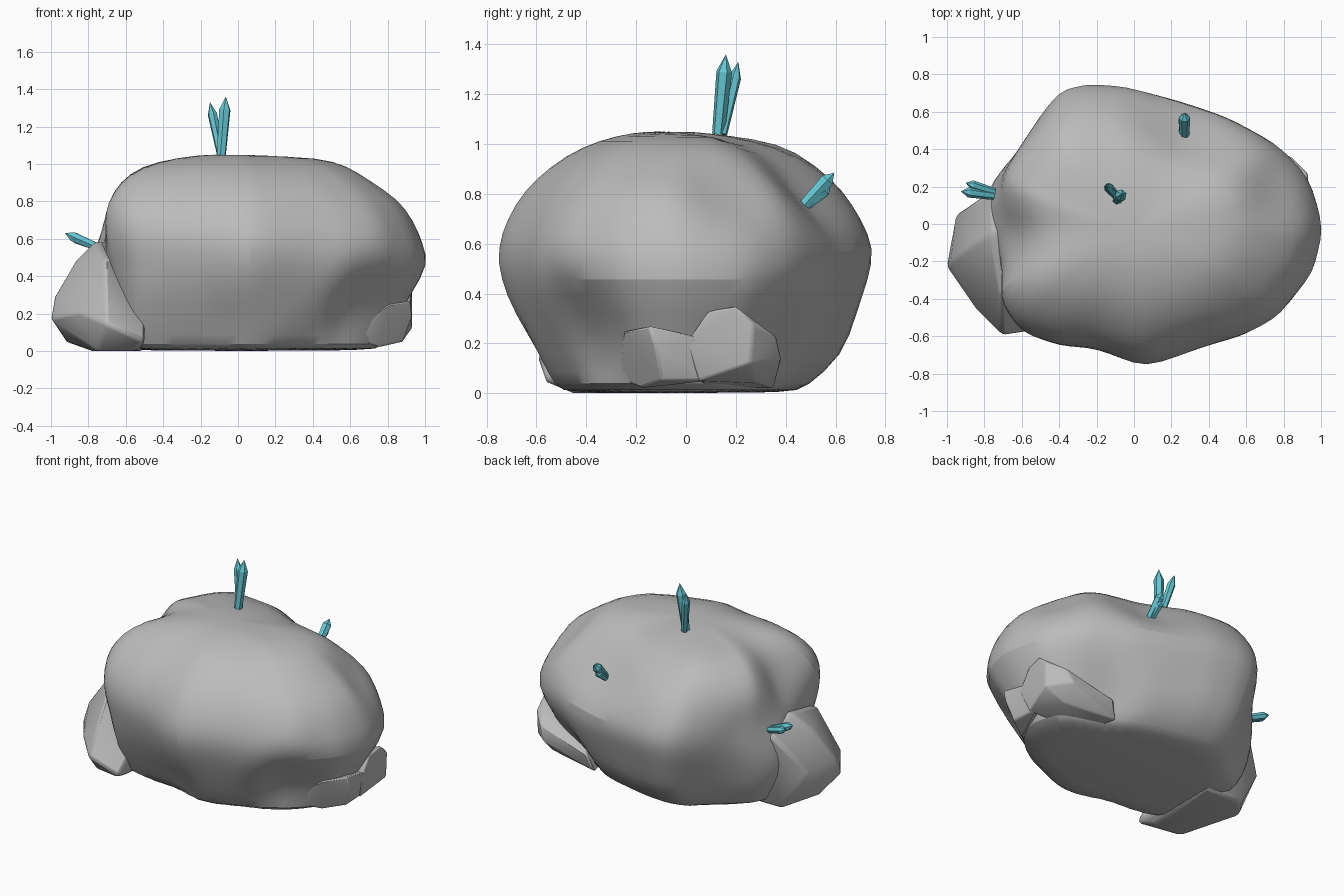
import bpy, bmesh, math
from mathutils import Vector, noise

cube = bpy.data.objects.get("Cube")
if cube:
    bpy.data.objects.remove(cube, do_unlink=True)


def make_material(name, colour):
    mat = bpy.data.materials.new(name)
    mat.use_nodes = True
    mat.diffuse_color = colour
    mat.node_tree.nodes["Principled BSDF"].inputs["Base Color"].default_value = colour
    return mat


stone = make_material("grey stone", (0.5, 0.5, 0.5, 1))
teal = make_material("teal crystal", (0.13, 0.57, 0.65, 1))


def finish(bm, name, mat, smooth_angle=None):
    bmesh.ops.recalc_face_normals(bm, faces=bm.faces[:])
    mesh = bpy.data.meshes.new(name)
    bm.to_mesh(mesh)
    bm.free()
    mesh.materials.append(mat)
    obj = bpy.data.objects.new(name, mesh)
    bpy.context.collection.objects.link(obj)
    if smooth_angle:
        bpy.ops.object.select_all(action='DESELECT')
        obj.select_set(True)
        bpy.context.view_layer.objects.active = obj
        bpy.ops.object.shade_smooth_by_angle(angle=math.radians(smooth_angle))
    return obj


# Plan outline of the boulder, anticlockwise from the +x tip
OUTLINE = [(1, -.03), (.93, .25), (.75, .43), (.5, .57), (.25, .65), (-.05, .73),
           (-.25, .75), (-.4, .71), (-.61, .42), (-.68, .28), (-.71, .1), (-.71, -.1),
           (-.7, -.4), (-.59, -.57), (-.4, -.64), (-.2, -.66), (.06, -.75), (.4, -.64),
           (.6, -.58), (.8, -.47), (.95, -.25)]

# Height, then extents toward -x, +x, -y, +y
RINGS = [(0, .54, .72, .48, .43), (.02, .59, .79, .52, .48), (.15, .6, .85, .58, .64),
         (.32, .63, .94, .7, .69), (.46, .68, 1.025, .755, .745), (.58, .71, .99, .775, .77),
         (.7, .73, .94, .735, .715), (.81, .73, .87, .665, .635), (.91, .68, .72, .56, .53),
         (.99, .57, .6, .43, .39), (1.035, .34, .43, .28, .17), (1.055, .12, .15, .15, .03)]

# Sculpting strokes: centre, radius, push
STROKES = [((.3, .52, .85), .42, (-.02, -.05, -.06)),
           ((.8, .2, .84), .26, (-.07, -.03, -.05)),
           ((.78, -.5, .2), .38, (-.11, .1, 0)),
           ((.2, -.55, .1), .25, (0, -.06, 0)),
           ((-.4, .4, .95), .25, (0, .02, .03)),
           ((.1, .05, 1.05), .25, (0, 0, -.02)),
           ((-.7, -.08, .85), .33, (.1, 0, -.09)),
           ((-.68, .08, .25), .48, (-.2, 0, 0)),
           ((-.55, -.5, .12), .35, (-.09, -.03, 0)),
           ((.62, .5, .08), .35, (-.1, -.13, 0))]


def sculpt(p):
    for centre, radius, push in STROKES:
        fall = max(0, 1 - (p - Vector(centre)).length / radius)
        p = p + Vector(push) * fall * fall * (3 - 2 * fall)
    if p.z > .05:
        lump = noise.noise(p * 3.5) * .022
        p = p + Vector((p.x, p.y, 0)).normalized() * lump
    return p


def boulder():
    bm = bmesh.new()
    plan = []
    for a, b in zip(OUTLINE, OUTLINE[1:] + OUTLINE[:1]):
        plan += [a, ((a[0] + b[0]) / 2, (a[1] + b[1]) / 2)]
    loops = []
    for z, left, right, front, back in RINGS:
        loop = []
        for x, y in plan:
            px = x * right if x > 0 else x * left / .71
            py = y * (back if y > 0 else front) / .75
            loop.append(bm.verts.new(sculpt(Vector((px, py, z)))))
        loops.append(loop)
    n = len(plan)
    for low, high in zip(loops, loops[1:]):
        for i in range(n):
            j = (i + 1) % n
            bm.faces.new((low[i], low[j], high[j], high[i]))
    bm.faces.new(loops[0][::-1])
    bm.faces.new(loops[-1])
    obj = finish(bm, "boulder", stone, 40)
    sub = obj.modifiers.new("soften", 'SUBSURF')
    sub.levels = sub.render_levels = 1


def chunk(name, points, bevel):
    # Faceted stone made as a hull round its corners
    bm = bmesh.new()
    for p in points:
        bm.verts.new(p)
    hull = bmesh.ops.convex_hull(bm, input=bm.verts[:])
    spare = [v for v in hull["geom_interior"] if isinstance(v, bmesh.types.BMVert)]
    bmesh.ops.delete(bm, geom=spare, context='VERTS')
    obj = finish(bm, name, stone, 38)
    mod = obj.modifiers.new("worn_edges", 'BEVEL')
    mod.width, mod.segments = bevel, 2


def crystal(name, base, tip, radius):
    # Six-sided shaft, widening slightly, with a pointed end
    bm = bmesh.new()
    base, tip = Vector(base), Vector(tip)
    axis = tip - base
    turn = axis.to_track_quat('Z', 'Y')
    loops = []
    for along, size in ((0, .8), (.78, 1)):
        loops.append([bm.verts.new(base + axis * along + turn @ Vector(
            (math.cos(k * math.tau / 6), math.sin(k * math.tau / 6), 0)) * radius * size)
            for k in range(6)])
    point = bm.verts.new(tip)
    bm.faces.new(loops[0])
    for i in range(6):
        j = (i + 1) % 6
        bm.faces.new((loops[0][i], loops[0][j], loops[1][j], loops[1][i]))
        bm.faces.new((loops[1][i], loops[1][j], point))
    finish(bm, name, teal)


boulder()

# Low shoulder on the -x end
chunk("side_shoulder", [
    (-1, -.23, .17), (-.98, -.2, .29), (-.95, .05, .27), (-.87, -.12, .48),
    (-.85, -.45, .2), (-.7, -.6, .14), (-.76, -.05, .59), (-.71, -.38, .5),
    (-.76, .18, .52), (-.92, -.1, .05), (-.75, -.45, 0), (-.78, .1, 0),
    (-.5, -.57, .05), (-.55, -.45, 0), (-.5, 0, .55), (-.5, .1, 0), (-.55, .24, .45)], .02)

# Two merged knobs low on the +x end, the rear one running back under the overhang
chunk("end_knob_front", [
    (.92, -.15, .27), (.92, .08, .22), (.93, -.12, .18), (.88, -.1, .05), (.87, .1, .05),
    (.75, -.18, .02), (.65, -.26, .05), (.65, -.27, .15), (.81, -.25, .25), (.7, .1, .2)], .01)
chunk("end_knob_back", [
    (.92, .09, .33), (.93, .2, .35), (.93, .27, .28), (.93, .26, .12), (.92, 0, .2),
    (.88, .05, .05), (.84, .36, .23), (.8, .38, .14), (.8, .28, .04), (.7, .1, .3),
    (.48, .38, .13), (.44, .35, .02), (.5, .1, .02)], .01)

# Crystal clusters
crystal("top_crystal_tall", (-.09, .13, 1.04), (-.065, .16, 1.36), .032)
crystal("top_crystal_short", (-.09, .145, 1.04), (-.15, .21, 1.33), .026)
crystal("side_crystal_long", (-.74, .15, .55), (-.925, .175, .63), .028)
crystal("side_crystal_short", (-.74, .17, .55), (-.9, .22, .61), .025)
crystal("back_crystal_long", (.27, .47, .75), (.27, .595, .885), .031)
crystal("back_crystal_short", (.26, .48, .75), (.265, .58, .83), .025)
